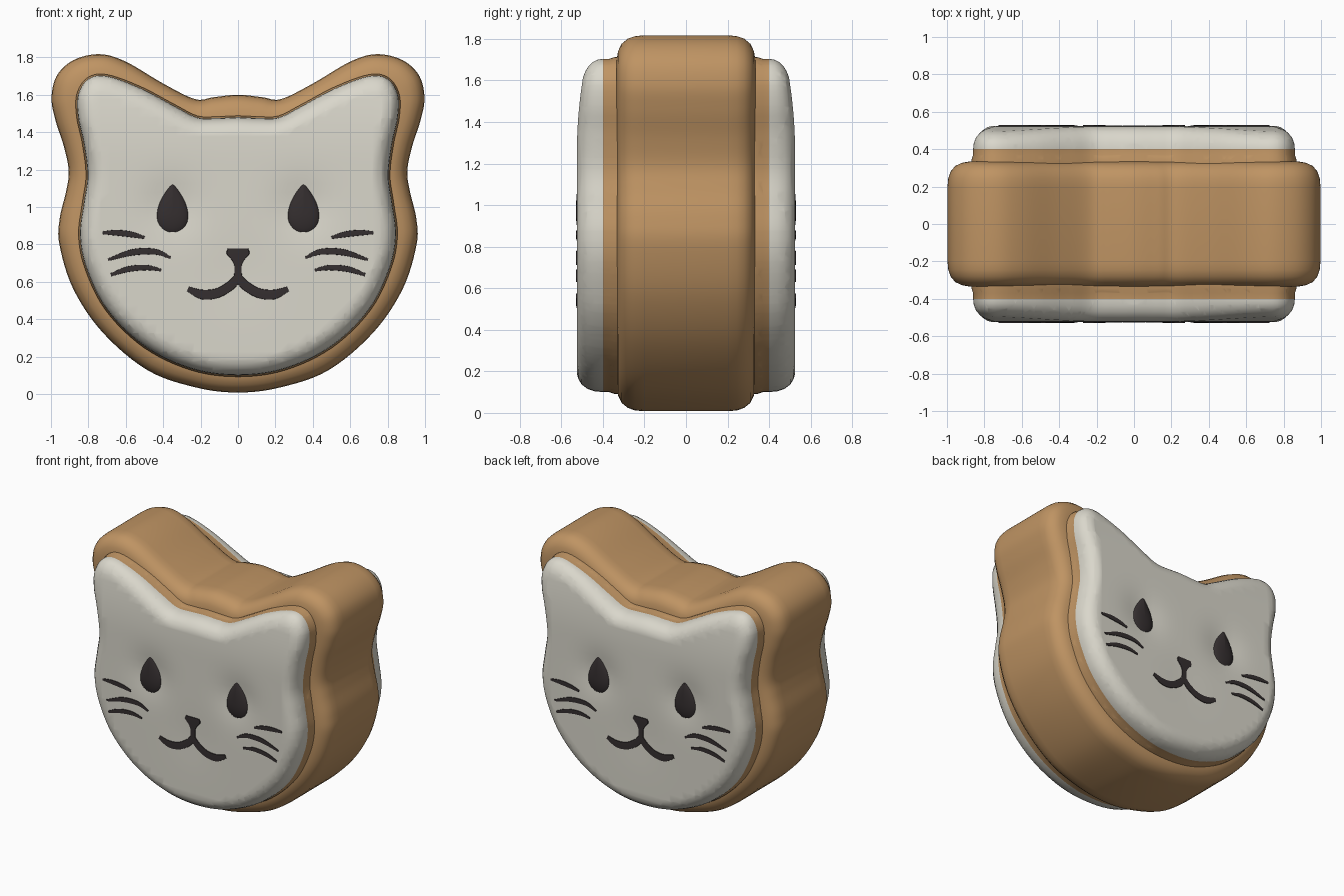
import bpy, bmesh, math
from mathutils import Vector

if "Cube" in bpy.data.objects:
    bpy.data.objects.remove(bpy.data.objects["Cube"])


def material(name, rgb):
    m = bpy.data.materials.new(name)
    m.diffuse_color = (*rgb, 1)
    m.use_nodes = True
    m.node_tree.nodes["Principled BSDF"].inputs["Base Color"].default_value = m.diffuse_color
    return m


TAN = material("biscuit tan", (0.52, 0.295, 0.125))
WHITE = material("icing white", (0.70, 0.68, 0.60))
DARK = material("dark chocolate", (0.035, 0.028, 0.029))

# Right halves of the two outlines (x, z), bottom centre to top centre
BODY = [(0, .008), (.22, .034), (.48, .125), (.72, .325), (.88, .56), (.955, .80),
        (.953, .94), (.92, 1.08), (.905, 1.19), (.93, 1.32), (.975, 1.46), (.997, 1.58),
        (.97, 1.70), (.88, 1.785), (.74, 1.817), (.60, 1.777), (.40, 1.66),
        (.23, 1.577), (.13, 1.587), (0, 1.60)]
FACE = [(0, .10), (.25, .135), (.50, .255), (.70, .45), (.81, .67), (.845, .85),
        (.825, 1.02), (.805, 1.17), (.825, 1.34), (.855, 1.48), (.855, 1.60),
        (.80, 1.685), (.70, 1.70), (.52, 1.635), (.34, 1.54), (.22, 1.48), (.12, 1.475), (0, 1.48)]


def spline(p0, p1, p2, p3, t):
    return 0.5 * (2 * p1 + (p2 - p0) * t + (2 * p0 - 5 * p1 + 4 * p2 - p3) * t * t
                  + (3 * p1 - p0 - 3 * p2 + p3) * t ** 3)


def smooth_loop(half, steps=6):
    pts = [Vector(p) for p in half] + [Vector((-x, z)) for x, z in half[-2:0:-1]]
    n = len(pts)
    return [spline(pts[i - 1], pts[i], pts[(i + 1) % n], pts[(i + 2) % n], k / steps)
            for i in range(n) for k in range(steps)]


def smooth_path(pts, steps=6):
    p = [Vector(q) for q in pts]
    p = [2 * p[0] - p[1]] + p + [2 * p[-1] - p[-2]]
    out = [spline(*p[i:i + 4], k / steps) for i in range(len(p) - 3) for k in range(steps)]
    return out + [p[-2]]


def inset(loop, d):
    n = len(loop)
    out = []
    for i, p in enumerate(loop):
        t = (loop[(i + 1) % n] - loop[i - 1]).normalized()
        out.append(p + Vector((-t.y, t.x)) * d)
    for _ in range(int(d * 60)):
        out = [(out[i - 1] + out[i] * 2 + out[(i + 1) % n]) / 4 for i in range(n)]
    return out


def loft(bm, rings):
    """Join rings of (loop, y) and close both ends."""
    vs = [[bm.verts.new((p.x, y, p.y)) for p in loop] for loop, y in rings]
    n = len(vs[0])
    for a, b in zip(vs, vs[1:]):
        for i in range(n):
            j = (i + 1) % n
            bm.faces.new((a[i], a[j], b[j], b[i]))
    bm.faces.new(vs[0])
    bm.faces.new(vs[-1])


def finish(bm, name, mats, angle=50):
    bmesh.ops.recalc_face_normals(bm, faces=bm.faces[:])
    me = bpy.data.meshes.new(name)
    bm.to_mesh(me)
    bm.free()
    for m in mats:
        me.materials.append(m)
    for p in me.polygons:
        p.use_smooth = True
    me.set_sharp_from_angle(angle=math.radians(angle))
    ob = bpy.data.objects.new(name, me)
    bpy.context.collection.objects.link(ob)
    return ob


def surface(x, z):
    """Height of the icing face: ears taper back, eye sockets are hollow."""
    h = 0.525 - 0.045 * max(0, (z - 1.25) / 0.45) ** 2
    r2 = (abs(x) - .35) ** 2 + (z - 1.0) ** 2
    h -= 0.025 * math.exp(-r2 / (2 * 0.10 ** 2))
    h -= 0.006 * math.exp(-(x * x + (z - .62) ** 2) / (2 * 0.12 ** 2))
    return h


# Biscuit body with rounded rims
outer = smooth_loop(BODY)
profile = [(0, .20), (.004, .245), (.016, .28), (.04, .31), (.075, .327), (.12, .335)]
rings = [(inset(outer, d), -y) for d, y in reversed(profile)]
rings += [(inset(outer, d), y) for d, y in profile]
bm = bmesh.new()
loft(bm, rings)
finish(bm, "biscuit_body", [TAN])

# Raised face slabs: tan foot below, white icing above
inner = smooth_loop(FACE)
profile = [(-.008, .30), (-.008, .345), (0, .37), (0, .40), (.004, .44), (.016, .475),
           (.036, .502), (.06, .517), (.085, .525)]
for side, s in (("front", -1), ("back", 1)):
    bm = bmesh.new()
    loft(bm, [(inset(inner, d), s * y) for d, y in profile])
    # grid cuts so the icing can follow its curved surface
    for axis, lo, count in ((0, -.833, 34), (2, .127, 32)):
        no = Vector((0, 0, 0))
        no[axis] = 1
        for k in range(count):
            bmesh.ops.bisect_plane(bm, geom=bm.verts[:] + bm.edges[:] + bm.faces[:],
                                   dist=1e-4, plane_co=no * (lo + .05 * k), plane_no=no)
    for f in bm.faces:
        f.material_index = 1 if abs(f.calc_center_median().y) > .40 else 0
    for v in bm.verts:
        y = abs(v.co.y)
        if y > .40:
            v.co.y = s * (.40 + (y - .40) * (surface(v.co.x, v.co.z) - .40) / .125)
    finish(bm, side + "_face", [TAN, WHITE])

# Painted strokes as (x, z, half width)
WHISKERS = [[(.50, .836, .008), (.57, .853, .016), (.65, .862, .016), (.725, .862, .008)],
            [(.36, .728, .007), (.44, .76, .016), (.56, .758, .018), (.695, .718, .007)],
            [(.41, .662, .007), (.49, .676, .015), (.59, .667, .016), (.68, .637, .009)]]
SMILE = [(0, .625, .022), (.04, .58, .026), (.11, .54, .027), (.19, .532, .027), (.268, .562, .014)]
NOSE = [(0, .778, .058), (0, .75, .064), (0, .715, .034), (0, .68, .02), (0, .61, .024)]


def stroke(bm, pts, s, m):
    path = smooth_path(pts)
    rows = []
    for i, p in enumerate(path):
        t = (path[min(i + 1, len(path) - 1)] - path[max(i - 1, 0)]).xy.normalized()
        row = []
        for k, lift in ((-1, -.004), (-.9, .004), (0, .005), (.9, .004), (1, -.004)):
            x, z = m * (p.x - t.y * p.z * k), p.y + t.x * p.z * k
            row.append(bm.verts.new((x, s * (surface(x, z) + lift), z)))
        rows.append(row)
    for a, b in zip(rows, rows[1:]):
        for k in range(4):
            bm.faces.new((a[k], a[k + 1], b[k + 1], b[k]))
        bm.faces.new((a[0], b[0], b[4], a[4]))
    bm.faces.new(rows[0])
    bm.faces.new(rows[-1])


for side, s in (("front", -1), ("back", 1)):
    bm = bmesh.new()
    for m in (-1, 1):
        for w in WHISKERS:
            stroke(bm, w, s, m)
    finish(bm, side + "_whiskers", [DARK])

    bm = bmesh.new()
    stroke(bm, NOSE, s, 1)
    for m in (-1, 1):
        stroke(bm, SMILE, s, m)
    finish(bm, side + "_nose_and_mouth", [DARK])

    # Teardrop eyes, gently domed in their sockets
    bm = bmesh.new()
    for m in (-1, 1):
        rings = [([], s * .47)] + [([], s * (.503 + .027 * math.sqrt(1 - k * k)))
                                   for k in (1, .95, .85, .7, .5, .3, .1)]
        for (loop, y), k in zip(rings, (1, 1, .95, .85, .7, .5, .3, .1)):
            for i in range(32):
                t = 2 * math.pi * i / 32
                loop.append(Vector((m * .35 + k * .113 * math.sin(t) * math.sin(t / 2),
                                    .96 + k * (.035 + .142 * math.cos(t)))))
        loft(bm, rings)
    finish(bm, side + "_eyes", [DARK])
